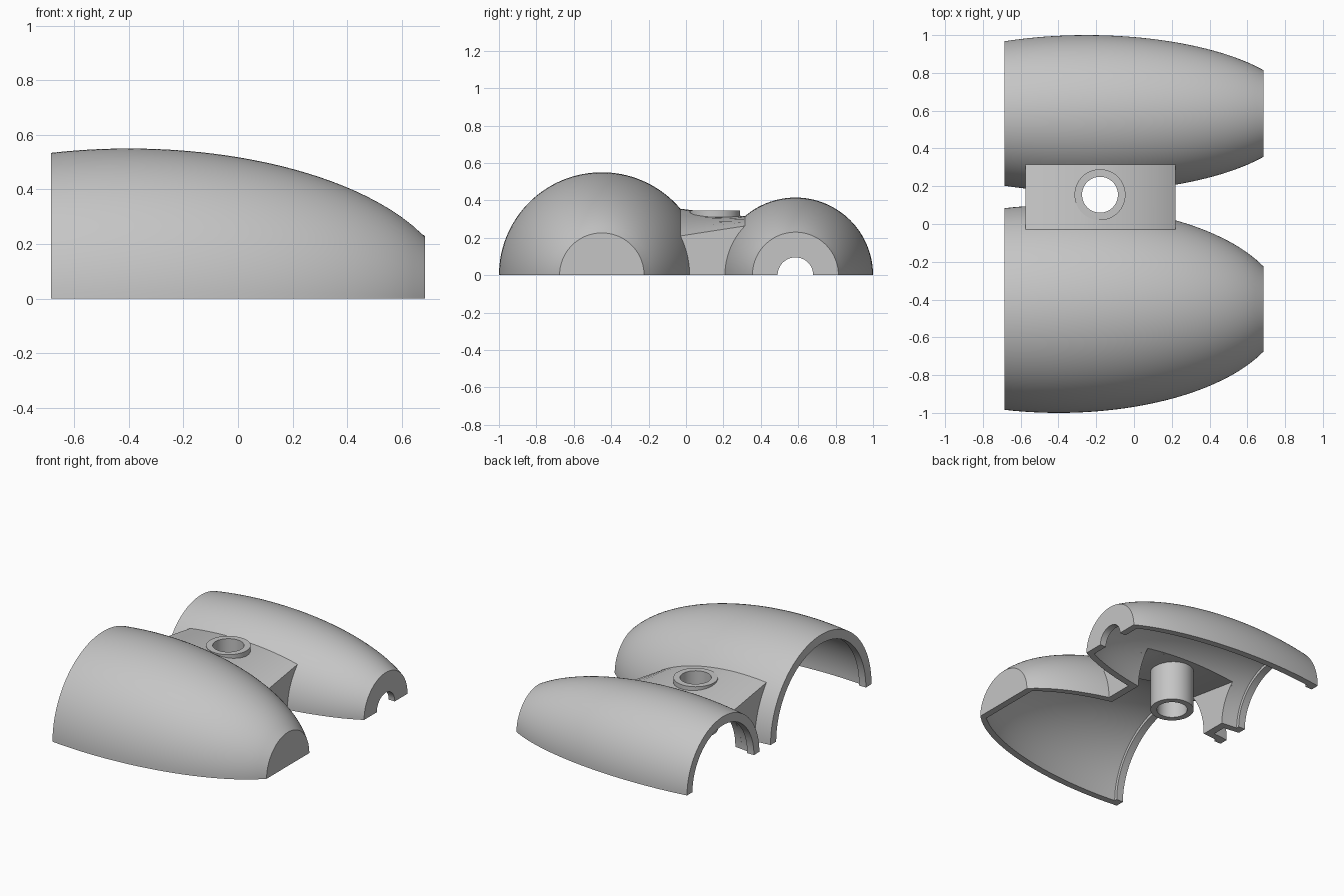
import bpy, bmesh, math
from mathutils import Vector

if "Cube" in bpy.data.objects:
    bpy.data.objects.remove(bpy.data.objects["Cube"])

grey = bpy.data.materials.new("plain grey")
grey.use_nodes = True
grey.diffuse_color = (0.56, 0.56, 0.56, 1)
grey.node_tree.nodes["Principled BSDF"].inputs["Base Color"].default_value = grey.diffuse_color

BACK, FRONT = -0.685, 0.685      # open and closed ends of the shells
WALL, LIP = 0.045, 0.05
LARGE = dict(y=-0.45, peak=-0.4, length=1.19, radius=0.55)
SMALL = dict(y=0.585, peak=-0.25, length=1.123, radius=0.415)


def radius_at(shell, x):
    return shell["radius"] * math.sqrt(1 - ((x - shell["peak"]) / shell["length"]) ** 2)


def surface_height(shell, x, y):
    return math.sqrt(radius_at(shell, x) ** 2 - (y - shell["y"]) ** 2)


def span(a, b, n):
    return [a + (b - a) * i / n for i in range(n + 1)]


def loft(name, rings, closed=False):
    """Skin a row of equal closed sections into a solid."""
    bm = bmesh.new()
    rows = [[bm.verts.new(p) for p in ring] for ring in rings]
    pairs = list(zip(rows, rows[1:])) + ([(rows[-1], rows[0])] if closed else [])
    for a, b in pairs:
        for i in range(len(a)):
            j = (i + 1) % len(a)
            bm.faces.new((a[i], a[j], b[j], b[i]))
    if not closed:
        bm.faces.new(rows[0])
        bm.faces.new(rows[-1])
    bmesh.ops.remove_doubles(bm, verts=bm.verts, dist=1e-5)
    bmesh.ops.recalc_face_normals(bm, faces=bm.faces)
    mesh = bpy.data.meshes.new(name)
    bm.to_mesh(mesh)
    bm.free()
    mesh.materials.append(grey)
    obj = bpy.data.objects.new(name, mesh)
    bpy.context.collection.objects.link(obj)
    return obj


def revolve(name, profile, y=0.0, half=True, steps=64):
    """Turn an (x, radius) outline about the x direction."""
    angles = span(0, math.pi, steps) if half else span(0, 2 * math.pi, steps)[:-1]
    rings = [[Vector((x, y + r * math.cos(a), r * math.sin(a))) for x, r in profile]
             for a in angles]
    return loft(name, rings, closed=not half)


def cut(obj, cutters):
    bpy.context.view_layer.objects.active = obj
    for cutter in cutters:
        mod = obj.modifiers.new("cut", 'BOOLEAN')
        mod.operation, mod.solver, mod.object = 'DIFFERENCE', 'EXACT', cutter
        bpy.ops.object.modifier_apply(modifier=mod.name)


def make_shell(name, shell, hole):
    """Half shell with an end wall in front and an inward lip at the open back."""
    outer = [(x, radius_at(shell, x)) for x in span(BACK, FRONT, 32)]
    inner = [(x, radius_at(shell, x) - WALL) for x in span(FRONT - WALL, BACK + LIP, 30)]
    bore = inner[-1][1] - 0.02
    outline = (outer + [(FRONT, hole), (FRONT - WALL, hole)] + inner
               + [(BACK + LIP, bore), (BACK, bore)])
    return revolve(name, outline, shell["y"])


def make_hollow(name, shell):
    inner = [(x, radius_at(shell, x) - WALL) for x in span(BACK + LIP, FRONT - WALL, 30)]
    outline = [(inner[0][0], 0)] + inner + [(inner[-1][0], 0)]
    return revolve(name, outline, shell["y"], half=False)


def bridge_solid(name, x0, x1, grow, drop, floor):
    """Block whose top is ruled between the two shell surfaces."""
    ya, yb = -0.03, 0.315
    rings = []
    for x in span(x0, x1, 24):
        za, zb = surface_height(LARGE, x, ya), surface_height(SMALL, x, yb)
        slope = (zb - za) / (yb - ya)
        rings.append([(x, ya - grow, floor), (x, ya - grow, za - grow * slope - drop),
                      (x, yb + grow, zb + grow * slope - drop), (x, yb + grow, floor)])
    return loft(name, rings)


# Shells
large_shell = make_shell("large_shell", LARGE, 0.0)
small_shell = make_shell("small_shell", SMALL, 0.095)

# Bridge between the shells
bridge = bridge_solid("bridge", -0.575, 0.22, 0, 0, 0)

# Hollow post through the bridge
post = revolve("post", [(0, 0.095), (0, 0.135), (0.345, 0.135), (0.345, 0.095)], half=False)

# Cutters
cavity = bridge_solid("cavity_cutter", -0.525, 0.17, 0.06, WALL, -0.1)
large_hollow = make_hollow("large_hollow_cutter", LARGE)
small_hollow = make_hollow("small_hollow_cutter", SMALL)
bore = revolve("bore_cutter", [(-0.1, 0), (-0.1, 0.1), (0.5, 0.1), (0.5, 0)], half=False)
for obj in (post, bore):
    obj.rotation_euler = (0, -math.pi / 2, 0)
    obj.location = (-0.18, 0.155, 0)
bpy.context.view_layer.update()

cut(large_shell, [cavity])
cut(small_shell, [cavity])
cut(bridge, [cavity, large_hollow, small_hollow, bore])
for cutter in (cavity, large_hollow, small_hollow, bore):
    cutter.hide_render = True
    bpy.data.objects.remove(cutter)

# Smooth curved surfaces, keep edges crisp
bpy.ops.object.select_all(action='DESELECT')
for obj in (large_shell, small_shell, bridge, post):
    obj.select_set(True)
bpy.context.view_layer.objects.active = bridge
bpy.ops.object.shade_smooth_by_angle(angle=math.radians(30))
